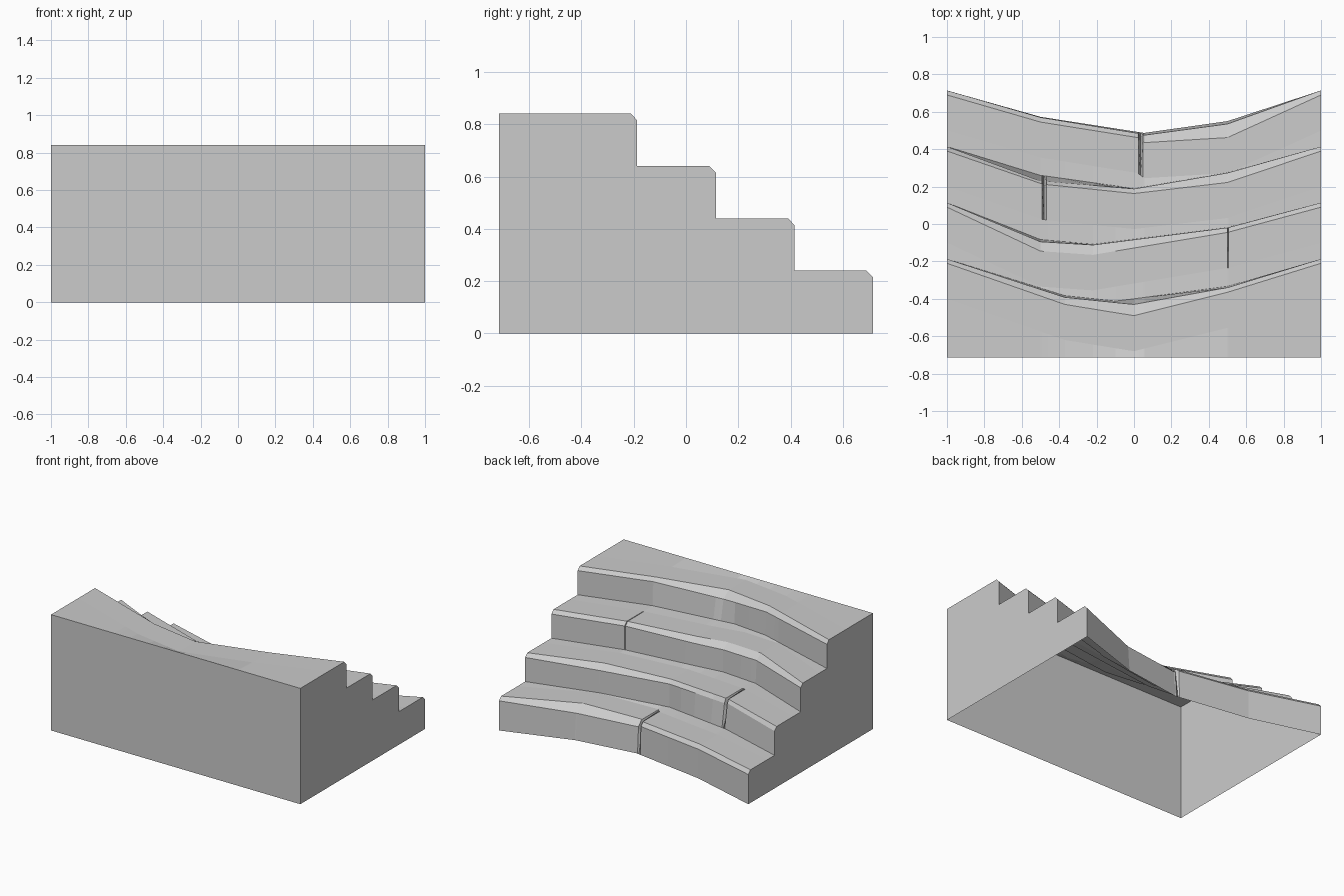
import bpy, bmesh

if "Cube" in bpy.data.objects:
    bpy.data.objects.remove(bpy.data.objects["Cube"])

# Each step, lowest first: tread height, worn nose outline, crack (x, half width)
# Outline points: x, riser foot y, riser top y, tread edge y, chamfer drop
STEPS = [
    (0.24, [(-1, .714, .714, .69, .025), (-.5, .573, .57, .545, .025),
            (.02, .492, .485, .462, .025), (.055, .487, .475, .435, .04),
            (.5, .55, .535, .462, .045), (1, .714, .714, .69, .025)], (.035, .012)),
    (0.44, [(-1, .414, .414, .39, .025), (-.5, .26, .23, .217, .025),
            (-.46, .255, .227, .21, .03), (0, .19, .188, .163, .025),
            (.5, .275, .273, .222, .035), (1, .414, .414, .39, .025)], (-.48, .012)),
    (0.64, [(-1, .114, .114, .09, .025), (-.5, -.083, -.095, -.145, .035),
            (-.22, -.108, -.112, -.165, .035), (.5, -.018, -.02, -.045, .025),
            (1, .114, .114, .09, .025)], (.503, .003)),
    (0.84, [(-1, -.187, -.187, -.21, .025), (-.37, -.383, -.392, -.43, .03),
            (-.1, -.412, -.42, -.474, .04), (0, -.4, -.43, -.49, .045),
            (.5, -.333, -.34, -.365, .025), (1, -.187, -.187, -.21, .025)], None),
]


def interp(points, x):
    for a, b in zip(points, points[1:]):
        if x <= b[0]:
            t = (x - a[0]) / (b[0] - a[0])
            return [p + (q - p) * t for p, q in zip(a, b)][1:]
    return points[-1][1:]


def wear(x):
    return 0.012 * max(0, 1 - abs(x) / 0.9)


# Columns across the flight, including the crack edges
xs = set()
for z, pts, crack in STEPS:
    xs.update(p[0] for p in pts)
    if crack:
        xs.update((crack[0] - crack[1], crack[0], crack[0] + crack[1]))
xs = sorted(xs)


def profile(x):
    """Side profile from the foot of the lowest riser up to the front wall."""
    out, foot_z = [], 0.0
    for z, pts, crack in STEPS:
        foot, rtop, edge, drop = interp(pts, x)
        top = z - wear(x)
        inner = edge - 0.19
        if crack and abs(x - crack[0]) < 1e-6:
            k = 1.0 if crack[1] > .005 else .3
            out += [(foot, foot_z), (rtop - .02 * k, top - drop - .07 * k),
                    (edge - .01, top - .055 * k), (inner, top)]
        else:
            out += [(foot, foot_z), (rtop, top - drop), (edge, top), (inner, top)]
        foot_z = z - 0.3 * wear(x)
    return out + [(-.714, 0.84), (-.714, 0.0)]


# Worn steps: loft the profiles, then close the two sides; underside stays open
bm = bmesh.new()
cols = [[bm.verts.new((x, y, z)) for y, z in profile(x)] for x in xs]
for a, b in zip(cols, cols[1:]):
    for i in range(len(a) - 1):
        bm.faces.new((a[i], a[i + 1], b[i + 1], b[i]))
bm.faces.new(cols[0])
bm.faces.new(cols[-1][::-1])
bmesh.ops.recalc_face_normals(bm, faces=bm.faces)
mesh = bpy.data.meshes.new("worn_steps")
bm.to_mesh(mesh)
bm.free()
bpy.context.collection.objects.link(bpy.data.objects.new("worn_steps", mesh))
